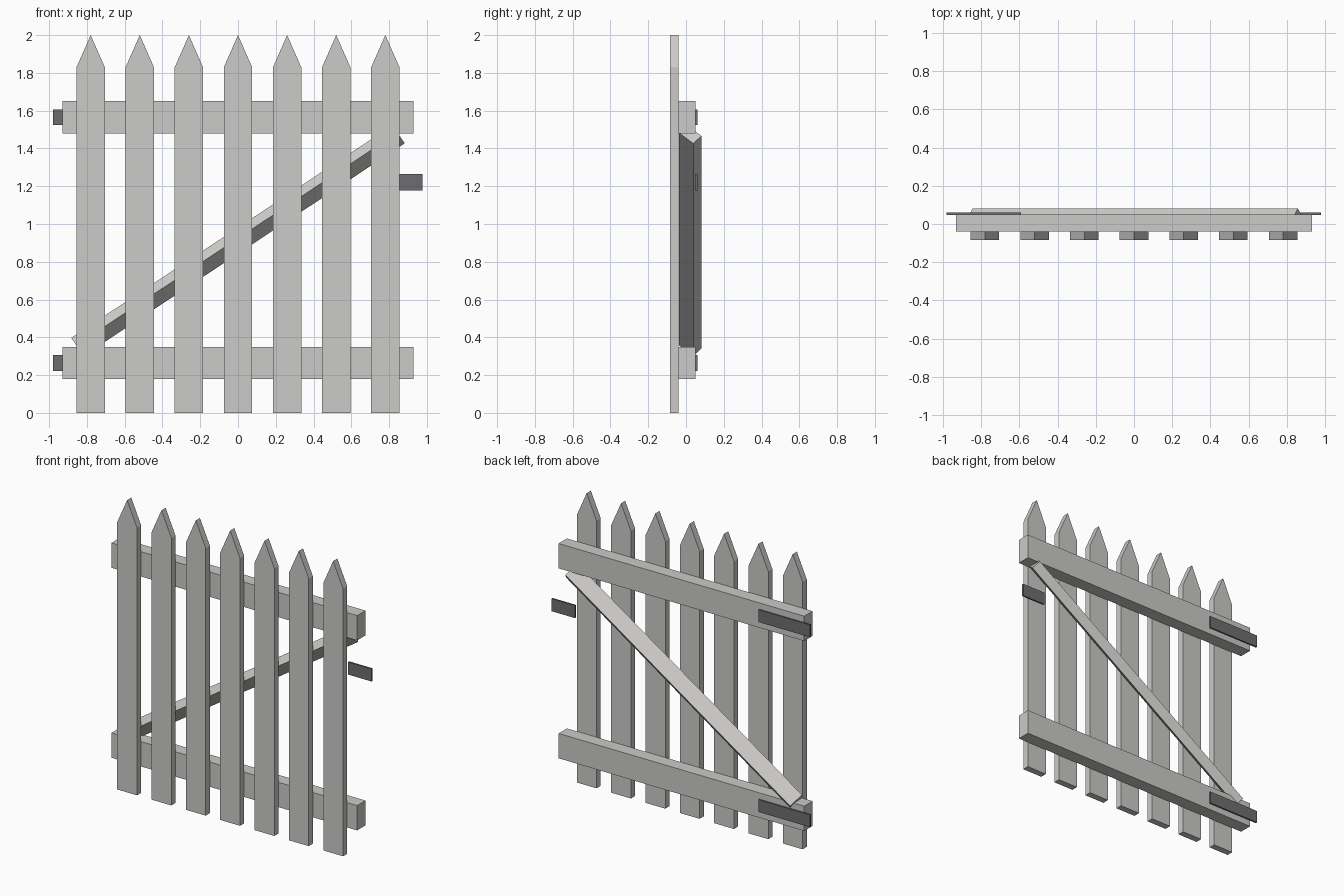
import bpy, bmesh, math
from mathutils import Matrix

if "Cube" in bpy.data.objects:
    bpy.data.objects.remove(bpy.data.objects["Cube"])


def material(name, value):
    m = bpy.data.materials.new(name)
    m.diffuse_color = (*value, 1)
    m.use_nodes = True
    m.node_tree.nodes["Principled BSDF"].inputs["Base Color"].default_value = m.diffuse_color
    return m


wood = material("weathered_wood", (0.60, 0.595, 0.58))
iron = material("dark_iron", (0.155, 0.155, 0.16))


def finish(name, bm, mat):
    bmesh.ops.recalc_face_normals(bm, faces=bm.faces)
    mesh = bpy.data.meshes.new(name)
    bm.to_mesh(mesh)
    bm.free()
    mesh.materials.append(mat)
    ob = bpy.data.objects.new(name, mesh)
    bpy.context.collection.objects.link(ob)
    return ob


def box(name, x, y, z, mat):
    """Box from (min, max) ranges on each axis."""
    bm = bmesh.new()
    bmesh.ops.create_cube(bm, size=1)
    for v in bm.verts:
        v.co = [(r[0] + r[1]) / 2 + c * (r[1] - r[0])
                for r, c in zip((x, y, z), v.co)]
    return finish(name, bm, mat)


# Pointed pickets: a five-sided profile pushed back
def picket(name, cx):
    w, y0, y1 = 0.075, -0.085, -0.04
    profile = [(-w, 0), (w, 0), (w, 1.83), (0, 2.0), (-w, 1.83)]
    bm = bmesh.new()
    face = bm.faces.new([bm.verts.new((cx + x, y0, z)) for x, z in profile])
    ext = bmesh.ops.extrude_face_region(bm, geom=[face])["geom"]
    moved = [g for g in ext if isinstance(g, bmesh.types.BMVert)]
    bmesh.ops.translate(bm, vec=(0, y1 - y0, 0), verts=moved)
    return finish(name, bm, wood)


for i in range(7):
    picket(f"picket_{i + 1}", (i - 3) * 0.26)

# Horizontal rails, each with a strap hinge on its back
for label, z in (("lower", 0.265), ("upper", 1.565)):
    box(f"{label}_rail", (-0.93, 0.93), (-0.04, 0.05), (z - 0.085, z + 0.085), wood)
    box(f"{label}_hinge", (-0.98, -0.59), (0.048, 0.06), (z - 0.042, z + 0.042), iron)

# Latch plate
box("latch", (0.80, 0.977), (0.048, 0.06), (1.178, 1.264), iron)

# Diagonal brace, twisted about its own length
brace = box("diagonal_brace", (-1.02, 1.02), (-0.051, 0.051), (-0.032, 0.032), wood)
brace.data.transform(
    Matrix.Translation((0, 0.022, 0.912))
    @ Matrix.Rotation(math.radians(-33.5), 4, 'Y')
    @ Matrix.Rotation(math.radians(-42), 4, 'X'))
